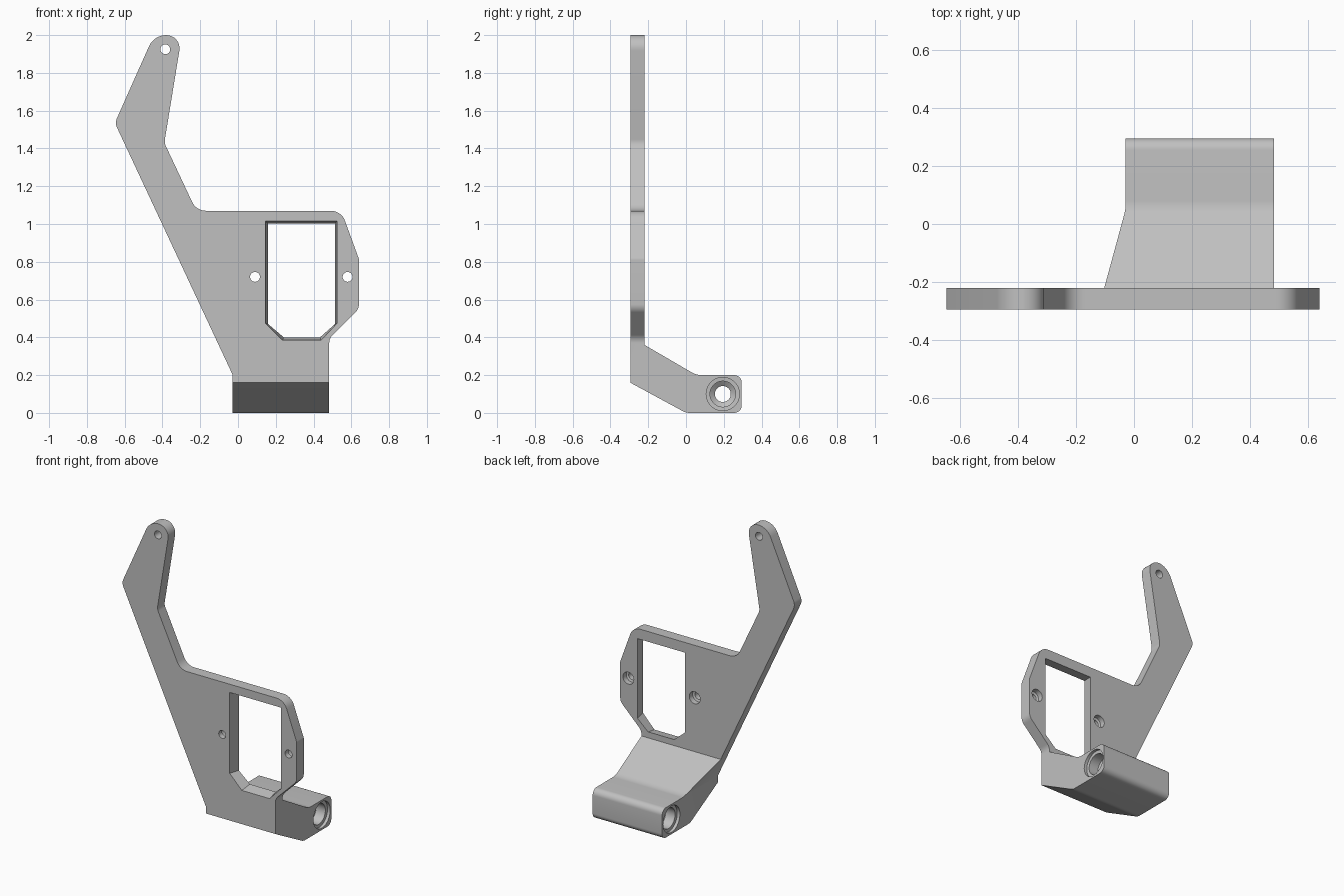
import bpy, bmesh
from math import cos, sin, tan, pi
from mathutils import Vector

cube = bpy.data.objects.get("Cube")
if cube:
    bpy.data.objects.remove(cube, do_unlink=True)

grey = bpy.data.materials.new("plain grey")
grey.use_nodes = True
COLOUR = (0.53, 0.53, 0.53, 1)
grey.diffuse_color = COLOUR
grey.node_tree.nodes["Principled BSDF"].inputs["Base Color"].default_value = COLOUR


def rounded(corners, steps=8):
    """Outline from (u, v, radius) corners, each filleted by its radius."""
    out = []
    for i, (u, v, r) in enumerate(corners):
        p = Vector((u, v))
        if r == 0:
            out.append(p)
            continue
        a = (Vector(corners[i - 1][:2]) - p).normalized()
        b = (Vector(corners[(i + 1) % len(corners)][:2]) - p).normalized()
        half = a.angle(b) / 2
        centre = p + (a + b).normalized() * (r / sin(half))
        start = p + a * (r / tan(half)) - centre
        end = p + b * (r / tan(half)) - centre
        sweep = pi - 2 * half
        for k in range(steps + 1):
            t = sweep * k / steps
            arm = start * sin(sweep - t) + end * sin(t)
            out.append(centre + arm / sin(sweep))
    return out


def circle(u, v, r, n=40):
    return [Vector((u + r * cos(2 * pi * k / n), v + r * sin(2 * pi * k / n)))
            for k in range(n)]


def loft(name, axis, rings):
    """Closed solid through (position, outline) rings along the x or y axis."""
    bm = bmesh.new()
    loops = []
    for t, outline in rings:
        loops.append([bm.verts.new((t, p.x, p.y) if axis == "x" else (p.x, t, p.y))
                      for p in outline])
    for lower, upper in zip(loops, loops[1:]):
        for i in range(len(lower)):
            bm.faces.new((lower[i - 1], lower[i], upper[i], upper[i - 1]))
    bm.faces.new(loops[0][::-1])
    bm.faces.new(loops[-1])
    bm.normal_update()
    if bm.calc_volume(signed=True) < 0:
        bmesh.ops.reverse_faces(bm, faces=bm.faces[:])
    mesh = bpy.data.meshes.new(name)
    bm.to_mesh(mesh)
    bm.free()
    mesh.materials.append(grey)
    obj = bpy.data.objects.new(name, mesh)
    bpy.context.collection.objects.link(obj)
    return obj


def combine(target, tool, operation):
    mod = target.modifiers.new("cut", "BOOLEAN")
    mod.object, mod.operation, mod.solver = tool, operation, "EXACT"
    bpy.context.view_layer.objects.active = target
    bpy.ops.object.modifier_apply(modifier=mod.name)
    bpy.data.objects.remove(tool, do_unlink=True)


# Front silhouette: foot, motor plate and bent arm
front = rounded([
    (-0.03, -0.1, 0), (0.483, -0.1, 0), (0.483, 0.395, 0.06), (0.64, 0.55, 0.06),
    (0.64, 0.815, 0.03), (0.547, 1.07, 0.08), (-0.221, 1.07, 0.08),
    (-0.39, 1.43, 0.06), (-0.297, 2, 0.07), (-0.445, 2, 0.1),
    (-0.652, 1.535, 0.06), (-0.03, 0.205, 0)])

# Side silhouette: upright plate with the foot bent backwards
Y0, Y1 = -0.295, -0.22
side = rounded([
    (Y0, 0.16, 0), (0, 0, 0.08), (0.295, 0, 0.04), (0.295, 0.2, 0.04),
    (0.055, 0.2, 0.1), (Y1, 0.36, 0), (Y1, 2.1, 0), (Y0, 2.1, 0)])

bracket = loft("mounting_bracket", "x", [(-0.8, side), (0.8, side)])
combine(bracket, loft("front_shape", "y", [(-0.4, front), (0.4, front)]), "INTERSECT")

# Tapered window with clipped lower corners
wide = [Vector(p) for p in ((0.145, 0.475), (0.235, 0.385), (0.44, 0.385),
                            (0.525, 0.475), (0.525, 1.015), (0.145, 1.015))]
narrow = [Vector(p) for p in ((0.16, 0.47), (0.242, 0.4), (0.434, 0.4),
                              (0.513, 0.47), (0.513, 1.002), (0.16, 1.002))]
combine(bracket, loft("window_cutter", "y", [
    (-0.35, wide), (Y0, wide), (Y1, narrow), (-0.15, narrow)]), "DIFFERENCE")

# Screw holes: the two beside the window are wider at the back
for x, z, back in ((0.09, 0.72, 0.04), (0.58, 0.72, 0.04), (-0.385, 1.925, 0.026)):
    small, big = circle(x, z, 0.026), circle(x, z, back)
    combine(bracket, loft("screw_cutter", "y", [
        (-0.35, small), (-0.26, small), (-0.255, big), (-0.15, big)]), "DIFFERENCE")

# Stepped bore through the foot, with a pocket at each end
bore = [circle(0.195, 0.1, r) for r in (0.088, 0.068, 0.042)]
left, right = -0.03, 0.483
steps = [(left - 0.1, bore[0]), (left + 0.02, bore[0]), (left + 0.022, bore[1]),
         (left + 0.09, bore[1]), (left + 0.11, bore[2]), (right - 0.11, bore[2]),
         (right - 0.09, bore[1]), (right - 0.022, bore[1]), (right - 0.02, bore[0]),
         (right + 0.1, bore[0])]
combine(bracket, loft("bore_cutter", "x", steps), "DIFFERENCE")

# Smooth the fillets and holes, keep the edges crisp
bpy.ops.object.select_all(action="DESELECT")
bracket.select_set(True)
bpy.context.view_layer.objects.active = bracket
bpy.ops.object.shade_smooth_by_angle(angle=0.5)
